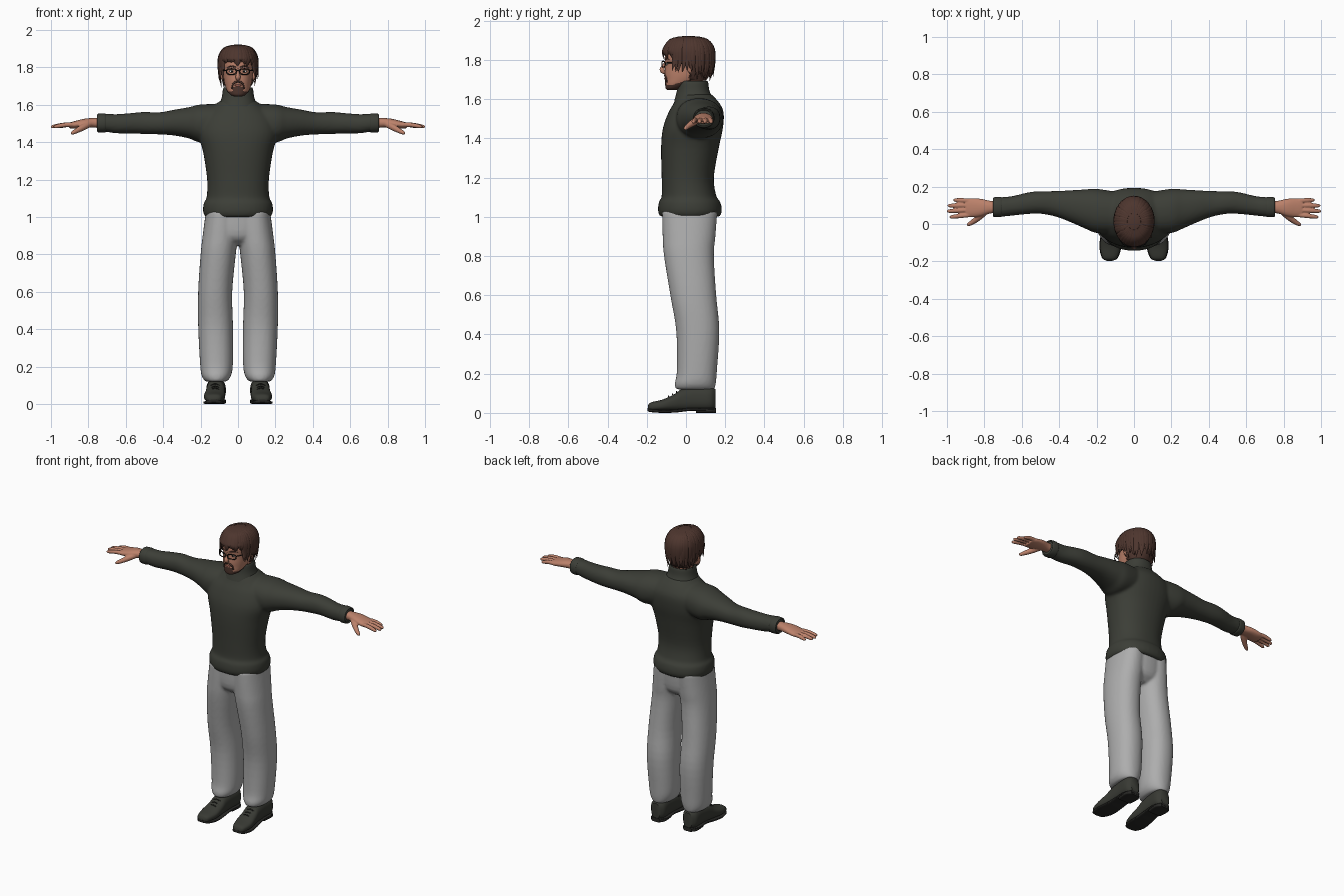
import bpy, bmesh, math, random
from mathutils import Vector

random.seed(4)
cube = bpy.data.objects.get("Cube")
if cube:
    bpy.data.objects.remove(cube, do_unlink=True)


def material(name, r, g, b):
    m = bpy.data.materials.new(name)
    m.use_nodes = True
    m.diffuse_color = (r, g, b, 1)
    bsdf = m.node_tree.nodes["Principled BSDF"]
    bsdf.inputs["Base Color"].default_value = (r, g, b, 1)
    bsdf.inputs["Roughness"].default_value = 0.8
    return m


WOOL = material("dark green wool", .045, .048, .038)
CLOTH = material("grey trouser cloth", .42, .42, .42)
SKIN = material("skin", .50, .22, .145)
HAIR = material("brown hair", .075, .036, .027)
LEATHER = material("dark leather", .04, .042, .034)
RUBBER = material("black rubber", .02, .02, .018)
FRAME = material("black frame", .01, .01, .01)
WHITE = material("eye white", .7, .68, .65)
LIP = material("lip", .36, .12, .09)
made = []


def spline(keys, n):
    """Smooth interpolation through a list of key tuples."""
    k = [Vector(p) for p in keys]
    k = [k[0] * 2 - k[1]] + k + [k[-1] * 2 - k[-2]]
    out = []
    for a, b, c, d in zip(k, k[1:], k[2:], k[3:]):
        for s in range(n):
            t = s / n
            out.append((b * 2 + (c - a) * t + (a * 2 - b * 5 + c * 4 - d) * t * t
                        + (b * 3 - a - c * 3 + d) * t ** 3) * .5)
    return out + [k[-2]]


def loft(axis, keys, e=2.2, n=4, sides=40):
    """Rings along an axis; key = position, centre, half width, low, high."""
    rings = []
    for t, c, r, lo, hi in spline(keys, n):
        ring = []
        for i in range(sides):
            a = math.tau * i / sides
            u, v = [math.copysign(abs(f) ** (2 / e), f) for f in (math.cos(a), math.sin(a))]
            u, v = c + r * u, (lo + hi) / 2 + (hi - lo) / 2 * v
            ring.append({"x": (t, u, v), "y": (u, t, v), "z": (u, v, t)}[axis])
        rings.append(ring)
    return rings


def tube(keys, flat=1, hint=(.1, .3, 1), n=4, sides=10):
    """Rings swept along a path; key = x, y, z, radius."""
    pts = spline(keys, n)
    rings = []
    for i, p in enumerate(pts):
        t = (pts[min(i + 1, len(pts) - 1)] - pts[max(i - 1, 0)]).to_3d().normalized()
        side = t.cross(Vector(hint)).normalized()
        up = side.cross(t)
        r = max(p[3], .0008)
        rings.append([p.to_3d() + side * r * math.cos(math.tau * j / sides)
                      + up * r * flat * math.sin(math.tau * j / sides) for j in range(sides)])
    return rings


def skin(name, parts, mat, voxel=0, smooth=4):
    """Joins ring lists into one mesh, optionally fused by a voxel remesh."""
    bm = bmesh.new()
    for rings in parts:
        rows = [[bm.verts.new(co) for co in ring] for ring in rings]
        for a, b in zip(rows, rows[1:]):
            for i in range(len(a)):
                j = (i + 1) % len(a)
                bm.faces.new((a[i], a[j], b[j], b[i]))
        bm.faces.new(rows[0])
        bm.faces.new(rows[-1])
    bmesh.ops.recalc_face_normals(bm, faces=bm.faces)
    me = bpy.data.meshes.new(name)
    bm.to_mesh(me)
    bm.free()
    me.materials.append(mat)
    ob = bpy.data.objects.new(name, me)
    bpy.context.collection.objects.link(ob)
    made.append(ob)
    if voxel:
        m = ob.modifiers.new("fuse", "REMESH")
        m.mode, m.voxel_size, m.use_smooth_shade = "VOXEL", voxel, True
        m = ob.modifiers.new("soften", "SMOOTH")
        m.factor, m.iterations = .5, smooth
    return ob


def ball(name, loc, size, mat):
    x, y, z = loc
    a, b, c = size
    arcs = [math.pi * (i + .2) / 10.4 for i in range(11)]
    rings = [[(x + a * math.sin(t) * math.cos(math.tau * j / 16), y + b * math.sin(t) * math.sin(math.tau * j / 16),
               z + c * math.cos(t)) for j in range(16)] for t in arcs]
    return skin(name, [rings], mat)


# Sweater: torso and both sleeves fused together
torso = loft("z", [(1.0, 0, .175, -.132, .172), (1.03, 0, .187, -.143, .183), (1.075, 0, .183, -.138, .175),
                   (1.105, 0, .168, -.124, .155), (1.2, 0, .165, -.124, .142), (1.35, 0, .187, -.127, .167),
                   (1.45, 0, .215, -.118, .188), (1.53, 0, .2, -.09, .192), (1.58, 0, .15, -.062, .17),
                   (1.625, 0, .09, -.042, .13)])
sleeves = [loft("x", [(s * x, *k) for x, *k in [
    (.08, .06, .11, 1.42, 1.605), (.2, .07, .118, 1.4, 1.602), (.26, .08, .105, 1.42, 1.588),
    (.34, .095, .085, 1.436, 1.574), (.42, .108, .068, 1.442, 1.56), (.5, .115, .06, 1.444, 1.562),
    (.56, .112, .058, 1.447, 1.557), (.65, .097, .052, 1.448, 1.55), (.7, .092, .052, 1.455, 1.552),
    (.75, .09, .05, 1.458, 1.548)]]) for s in (1, -1)]
skin("sweater", [torso] + sleeves, WOOL, .009)
skin("collar", [loft("z", [(1.59, 0, .105, -.06, .145), (1.64, 0, .087, -.047, .12), (1.685, 0, .08, -.043, .113),
                           (1.692, 0, .072, -.036, .106), (1.675, 0, .062, -.028, .098)])], WOOL)

# Trousers: two legs fused to the hips
legs = [loft("z", [(z, s * c, *k) for z, c, *k in [
    (.12, .117, .056, -.052, .145), (.15, .116, .078, -.057, .152), (.22, .115, .088, -.046, .158),
    (.42, .12, .093, -.05, .17), (.6, .122, .091, -.08, .154), (.8, .106, .094, -.112, .142),
    (.9, .095, .094, -.119, .15), (1.03, .086, .086, -.122, .16)]]) for s in (1, -1)]
hips = loft("z", [(.85, 0, .07, -.06, .1), (.9, 0, .16, -.112, .145), (1.03, 0, .17, -.122, .16)])
skin("trousers", legs + [hips], CLOTH, .009)

# Neck and head, with a painted beard along the jaw
skin("neck", [loft("z", [(1.6, 0, .06, -.02, .09), (1.65, 0, .058, -.022, .09), (1.74, 0, .058, -.03, .09)])], SKIN)
head = skin("head", [loft("z", [
    (1.645, 0, .022, -.095, -.05), (1.655, 0, .042, -.104, -.02), (1.675, 0, .058, -.106, .03),
    (1.7, 0, .068, -.106, .075), (1.73, 0, .075, -.108, .11), (1.775, 0, .08, -.106, .125),
    (1.82, 0, .085, -.108, .128), (1.86, 0, .078, -.095, .12), (1.893, 0, .055, -.06, .085),
    (1.903, 0, .02, -.02, .04)], n=6, sides=56)], SKIN)
head.data.materials.append(HAIR)
for f in head.data.polygons:
    x, y, z = f.center
    chin = abs(x) < .03 and z < 1.694
    f.material_index = int(y < .03 and (chin or z < 1.672 + max(0, y + .07) * .3))

# Facial features
skin("nose", [tube([(0, -.102, 1.79, .007), (0, -.113, 1.77, .009), (0, -.122, 1.75, .013), (0, -.113, 1.738, .011),
                    (0, -.1, 1.736, .004)], hint=(0, 1, .2))], SKIN)
ball("lips", (0, -.105, 1.704), (.02, .006, .006), LIP)
for s, side in ((1, "left"), (-1, "right")):
    skin(side + "_moustache", [tube([(0, -.108, 1.724, .004), (s * .015, -.106, 1.721, .006),
                                     (s * .028, -.1, 1.708, .005), (s * .033, -.096, 1.685, .004)])], HAIR)
    skin(side + "_eyebrow", [tube([(s * .012, -.107, 1.801, .003), (s * .035, -.1, 1.807, .005),
                                   (s * .058, -.08, 1.799, .001)])], HAIR)
    ball(side + "_eye", (s * .033, -.097, 1.779), (.014, .006, .007), WHITE)
    ball(side + "_pupil", (s * .033, -.102, 1.779), (.0055, .003, .006), FRAME)
    ball(side + "_ear", (s * .083, .022, 1.762), (.011, .017, .03), SKIN)

    # Glasses: one rounded rim and one temple arm per side
    rim = []
    for i in range(17):
        a = math.tau * i / 16
        u, v = [math.copysign(abs(f) ** .6, f) for f in (math.cos(a), math.sin(a))]
        x = s * (.035 + .026 * u)
        rim.append((x, -.122 + 4 * x * x, 1.778 + .015 * v, .0028))
    skin(side + "_rim", [tube(rim, hint=(0, 1, 0), n=2, sides=8)], FRAME)
    skin(side + "_temple", [tube([(s * .06, -.108, 1.784, .003), (s * .08, -.07, 1.785, .003),
                                  (s * .09, .03, 1.78, .003)], sides=8)], FRAME)
skin("bridge", [tube([(-.01, -.121, 1.781, .0025), (0, -.124, 1.784, .0025), (.01, -.121, 1.781, .0025)])], FRAME)

# Hair: a shell opened at the face, then tapered locks around the rim
shell = skin("hair_shell", [loft("z", [
    (1.695, 0, .066, .0, .103), (1.73, 0, .086, -.09, .125), (1.78, 0, .097, -.108, .139),
    (1.84, 0, .1, -.11, .141), (1.885, 0, .087, -.094, .122), (1.912, 0, .056, -.056, .082),
    (1.922, 0, .02, -.01, .035)], e=2, n=5)], HAIR)
bm = bmesh.new()
bm.from_mesh(shell.data)
face_side = [f for f in bm.faces if f.calc_center_median().z < 1.825 and f.calc_center_median().y < .02]
bmesh.ops.delete(bm, geom=face_side, context="FACES")
bm.to_mesh(shell.data)
bm.free()
thick = shell.modifiers.new("thickness", "SOLIDIFY")
thick.thickness = .008

locks = []
for i in range(46):
    a = math.tau * (i + random.uniform(-.3, .3)) / 46
    c, d = math.sin(a), -math.cos(a)
    front = -d > .66
    end = 1.815 if front else 1.735 if -d > -.1 else 1.705
    end += random.uniform(-.014, .016)
    if front and .02 < c < .24:
        end += .03
    flare = random.uniform(.97, 1.1) if not front else 1.0
    low = .9 if end < 1.72 else 1
    drift = random.uniform(-.012, .012)

    def at(k, z, r):
        return (.101 * k * c, .014 + .127 * k * d, z, r)
    path = [at(.35, 1.917, .008), at(.75, 1.899, .016), at(1, 1.853, .018),
            at(1.02, (1.85 + end) / 2, .014), at(flare * low, end, .001)]
    x, y, z, r = path[-1]
    path[-1] = (x + drift * abs(d), y - drift * abs(c), z, r)
    locks.append(tube(path, flat=.4, hint=(c, d, .4), n=3, sides=8))
skin("hair_locks", locks, HAIR)

# Hands: palm, four fingers and thumb fused together
for s, side in ((1, "left"), (-1, "right")):
    palm = loft("x", [(s * x, *k) for x, *k in [
        (.72, .09, .03, 1.475, 1.53), (.77, .09, .034, 1.478, 1.53), (.82, .088, .047, 1.478, 1.526),
        (.87, .087, .051, 1.474, 1.514), (.9, .087, .047, 1.474, 1.506)]], sides=24)
    digits = [tube([(s * .86, b, 1.494, .011), (s * (.86 + tip) / 2, (b + y) / 2, 1.493, .0125),
                    (s * (tip - .012), y, 1.484, .01), (s * tip, y, 1.481, .004)])
              for b, y, tip in ((.05, .038, .986), (.075, .069, 1.0), (.1, .098, .996), (.124, .128, .966))]
    thumb = tube([(s * .79, .07, 1.5, .017), (s * .825, .04, 1.482, .018), (s * .86, .012, 1.463, .014),
                  (s * .885, -.003, 1.45, .01), (s * .892, -.008, 1.446, .004)])
    skin(side + "_hand", [palm, thumb] + digits, SKIN, .004, 2)
    skin(side + "_cuff", [loft("x", [(s * x, *k) for x, *k in [
        (.705, .091, .05, 1.456, 1.55), (.715, .091, .054, 1.452, 1.554), (.745, .09, .053, 1.453, 1.553),
        (.753, .09, .048, 1.458, 1.548), (.745, .09, .04, 1.465, 1.54)]])], WOOL)

    # Shoes: upper, sole, heel and laces
    skin(side + "_shoe", [loft("y", [(y, s * c, *k) for y, c, *k in [
        (-.195, .13, .018, .015, .035), (-.18, .129, .04, .01, .053), (-.12, .126, .056, .01, .068),
        (-.06, .122, .053, .01, .095), (-.02, .12, .05, .01, .122), (.05, .118, .05, .012, .135),
        (.12, .117, .051, .012, .135), (.15, .117, .03, .02, .12)]], e=2.5)], LEATHER)
    skin(side + "_sole", [loft("y", [(y, s * c, r, z, z + .016) for y, c, r, z in [
        (-.197, .13, .015, .01), (-.18, .129, .043, .004), (-.12, .126, .059, 0), (-.05, .122, .055, .002),
        (.02, .118, .05, .01), (.1, .117, .053, .01), (.153, .117, .03, .01)]], e=4)], RUBBER)
    skin(side + "_heel", [loft("y", [(.05, s * .117, .047, 0, .02), (.12, s * .117, .051, 0, .02),
                                     (.152, s * .117, .03, 0, .02)], e=4)], RUBBER)
    laces = [tube([(s * .122 - .028, y, z - .008, .003), (s * .122, y - .004, z + .003, .003),
                   (s * .122 + .028, y, z - .008, .003)], sides=6)
             for y, z in ((-.085, .083), (-.065, .093), (-.045, .106))]
    skin(side + "_laces", laces, RUBBER)

# Smooth shading with sharp edges kept
bpy.ops.object.select_all(action="DESELECT")
for ob in made:
    ob.select_set(True)
bpy.context.view_layer.objects.active = made[0]
bpy.ops.object.shade_smooth_by_angle(angle=math.radians(50))
